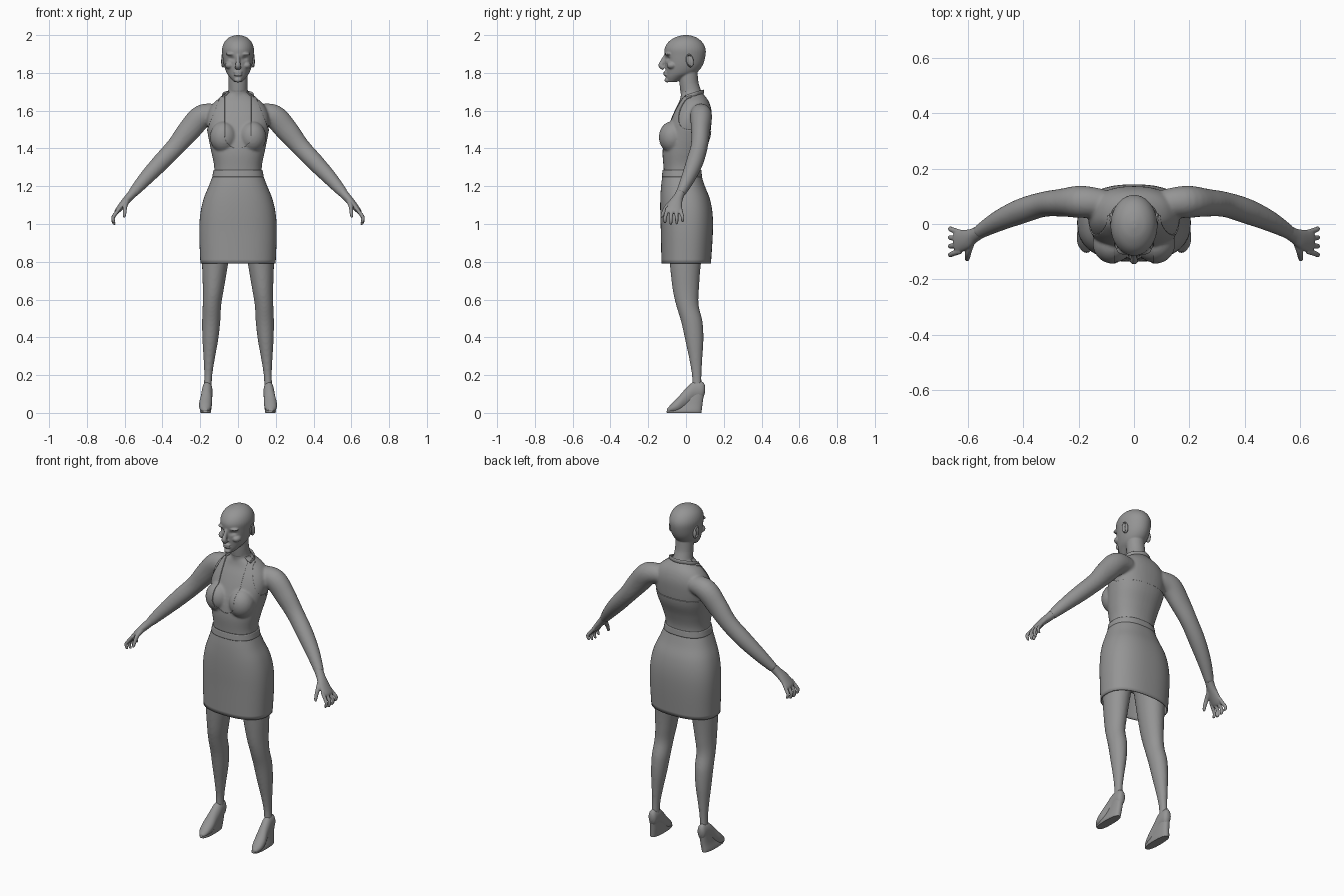
import bpy, bmesh, math
from mathutils import Vector, Matrix

cube = bpy.data.objects.get("Cube")
if cube:
    bpy.data.objects.remove(cube, do_unlink=True)

X, Y, Z = Vector((1, 0, 0)), Vector((0, 1, 0)), Vector((0, 0, 1))

grey = bpy.data.materials.new("plain grey")
grey.use_nodes = True
colour = (0.3, 0.3, 0.3, 1)
grey.diffuse_color = colour
grey.node_tree.nodes["Principled BSDF"].inputs["Base Color"].default_value = colour


def resample(rows, steps=5):
    """Pass a smooth spline through rows of (x, y, z, half width, half depth)."""
    rows = [Vector(r) for r in rows]
    out = []
    for i in range(len(rows) - 1):
        b, c = rows[i], rows[i + 1]
        a = rows[max(i - 1, 0)]
        d = rows[min(i + 2, len(rows) - 1)]
        for k in range(steps):
            t = k / steps
            out.append(b + (c - a) * (t / 2) + (a * 2 - b * 5 + c * 4 - d) * (t * t / 2)
                       + (b * 3 - a - c * 3 + d) * (t ** 3 / 2))
    return out + [rows[-1]]


def loft(bm, rows, axes=None, ref=Y, power=2, sides=40, caps=True, flip=1):
    """Skin rounded sections along a path; axes fixes their plane."""
    path = resample(rows)
    rings = []
    for i, r in enumerate(path):
        centre = Vector(r[:3])
        u, v = axes or (None, None)
        if not axes:
            ahead, behind = path[min(i + 1, len(path) - 1)], path[max(i - 1, 0)]
            t = (Vector(ahead[:3]) - Vector(behind[:3])).normalized()
            u = (ref - t * ref.dot(t)).normalized()
            v = t.cross(u)
        ring = []
        for k in range(sides):
            a = math.tau * k / sides
            c, s = math.cos(a), math.sin(a)
            p = centre + u * math.copysign(abs(c) ** (2 / power), c) * r[3] \
                + v * math.copysign(abs(s) ** (2 / power), s) * r[4]
            ring.append(bm.verts.new((p.x * flip, p.y, p.z)))
        rings.append(ring)
    for low, high in zip(rings, rings[1:]):
        for k in range(sides):
            n = (k + 1) % sides
            bm.faces.new((low[k], low[n], high[n], high[k]))
    if caps:
        bm.faces.new(rings[0])
        bm.faces.new(rings[-1])


def stack(bm, rows, **kw):
    """Loft upright sections of (z, half width, front y, back y, centre x)."""
    loft(bm, [(r[4] if len(r) > 4 else 0, (r[2] + r[3]) / 2, r[0], r[1], (r[3] - r[2]) / 2)
              for r in rows], axes=(X, Y), **kw)


def ball(bm, centre, size, tilt=0):
    m = Matrix.Translation(centre) @ Matrix.Rotation(tilt, 4, "X") @ Matrix.Diagonal((*size, 1))
    bmesh.ops.create_uvsphere(bm, u_segments=24, v_segments=16, radius=1, matrix=m)


def finish(name, bm, voxel=0, smooth=0, wall=0):
    """Make the object; optionally fuse its pieces into one skin."""
    bmesh.ops.recalc_face_normals(bm, faces=bm.faces)
    mesh = bpy.data.meshes.new(name)
    bm.to_mesh(mesh)
    bm.free()
    ob = bpy.data.objects.new(name, mesh)
    bpy.context.collection.objects.link(ob)
    if voxel:
        mod = ob.modifiers.new("fuse", "REMESH")
        mod.mode, mod.voxel_size = "VOXEL", voxel
        mod = ob.modifiers.new("soften", "SMOOTH")
        mod.factor, mod.iterations = 0.5, smooth
        graph = bpy.context.evaluated_depsgraph_get()
        ob.data = bpy.data.meshes.new_from_object(ob.evaluated_get(graph))
        ob.modifiers.clear()
    if wall:
        mod = ob.modifiers.new("wall", "SOLIDIFY")
        mod.thickness, mod.offset = wall, -1
    ob.data.materials.clear()
    ob.data.materials.append(grey)
    bpy.ops.object.select_all(action="DESELECT")
    ob.select_set(True)
    bpy.context.view_layer.objects.active = ob
    bpy.ops.object.shade_smooth_by_angle(angle=math.radians(45))
    return ob


# Body: torso, neck, bust, arms and legs fused into one skin
bm = bmesh.new()
stack(bm, [(0.93, 0.17, -0.1, 0.11), (1.1, 0.16, -0.1, 0.11), (1.22, 0.13, -0.11, 0.08),
           (1.3, 0.122, -0.115, 0.075), (1.38, 0.137, -0.12, 0.095), (1.46, 0.153, -0.11, 0.125),
           (1.54, 0.165, -0.085, 0.135), (1.6, 0.155, -0.06, 0.135), (1.65, 0.12, -0.035, 0.12),
           (1.69, 0.06, -0.025, 0.09)], power=2.3)
stack(bm, [(1.62, 0.065, -0.03, 0.1), (1.69, 0.054, -0.028, 0.085), (1.75, 0.05, -0.035, 0.066),
           (1.82, 0.05, -0.04, 0.06)])
for s in (1, -1):
    ball(bm, (s * 0.075, -0.072, 1.46), (0.07, 0.068, 0.08))
    loft(bm, [(0.11, 0.075, 1.585, 0.05, 0.05), (0.19, 0.08, 1.57, 0.058, 0.062),
              (0.26, 0.077, 1.495, 0.05, 0.06), (0.33, 0.07, 1.41, 0.045, 0.05),
              (0.41, 0.045, 1.325, 0.045, 0.046), (0.49, 0.01, 1.24, 0.037, 0.038),
              (0.56, -0.03, 1.16, 0.025, 0.026)], flip=s)
    stack(bm, [(0.95, 0.08, -0.1, 0.1, 0.11), (0.78, 0.068, -0.085, 0.078, 0.122),
               (0.65, 0.055, -0.07, 0.068, 0.131), (0.57, 0.049, -0.052, 0.067, 0.138),
               (0.48, 0.048, -0.025, 0.088, 0.142), (0.38, 0.041, -0.003, 0.092, 0.147),
               (0.28, 0.029, 0.018, 0.086, 0.153), (0.19, 0.021, 0.032, 0.082, 0.158),
               (0.1, 0.022, 0.03, 0.085, 0.162)], flip=s)
body = finish("body", bm, voxel=0.007, smooth=6)

# Halter top: a copy of the trunk skin, cut along its edges and pushed outward
bm = bmesh.new()
bm.from_mesh(body.data)
slope = Vector((0.19, 0, 0.075)).normalized()
scoop_centre, scoop = Vector((0, 0, 1.47)), 0.07
scoop_normals = [Vector((math.cos(a), 0, math.sin(a)))
                 for a in (math.pi + math.pi * k / 8 for k in range(9))]
cuts = [(Z * 1.26, Z), (Z * 1.49, Z), (Z * 1.7, Z), (Y * 0.03, Y)]
cuts += [(scoop_centre + n * scoop, n) for n in scoop_normals]
for s in (1, -1):
    cuts.append((Vector((s * 0.085, 0, 1.69)), Vector((s * slope.x, 0, slope.z))))
for co, no in cuts:
    bmesh.ops.bisect_plane(bm, geom=bm.verts[:] + bm.edges[:] + bm.faces[:],
                           plane_co=co, plane_no=no)


def covered(p):
    if not 1.26 < p.z < 1.7 or abs(p.x) > 0.18:
        return False
    if p.y < 0 and all((p - scoop_centre).dot(n) < scoop for n in scoop_normals):
        return False
    inside = (Vector((abs(p.x), 0, p.z)) - Vector((0.085, 0, 1.69))).dot(slope) < 0
    return p.z < 1.49 or (p.y < 0.03 and inside)


bare = [f for f in bm.faces if not covered(f.calc_center_median())]
bmesh.ops.delete(bm, geom=bare, context="FACES")
bm.normal_update()
for v, n in [(v, v.normal.copy()) for v in bm.verts]:
    v.co += n * 0.004
finish("halter_top", bm, wall=0.005)

# Strap behind the neck
bm = bmesh.new()
loft(bm, [(-0.082, 0.0, 1.67, 0.012, 0.004), (-0.07, 0.055, 1.69, 0.011, 0.004),
          (0, 0.092, 1.7, 0.011, 0.004), (0.07, 0.055, 1.69, 0.011, 0.004),
          (0.082, 0.0, 1.67, 0.012, 0.004)], ref=Z, sides=12)
finish("neck_strap", bm)

# Skirt and waistband
bm = bmesh.new()
stack(bm, [(1.255, 0.134, -0.125, 0.082), (1.2, 0.155, -0.132, 0.1), (1.13, 0.183, -0.136, 0.127),
           (1.05, 0.2, -0.136, 0.141), (0.95, 0.205, -0.133, 0.142), (0.79, 0.199, -0.13, 0.132)],
      power=2.4, sides=64, caps=False)
finish("skirt", bm, wall=0.006)
bm = bmesh.new()
stack(bm, [(1.25, 0.136, -0.128, 0.085), (1.285, 0.13, -0.124, 0.081)], power=2.4, sides=64, caps=False)
finish("waistband", bm, wall=0.008)

# Head: skull, jaw, nose, lips and chin, with hollowed eye sockets
bm = bmesh.new()
stack(bm, [(1.752, 0.022, -0.098, -0.05), (1.775, 0.042, -0.106, 0.0), (1.8, 0.06, -0.107, 0.055),
           (1.84, 0.074, -0.11, 0.088), (1.89, 0.082, -0.113, 0.103), (1.93, 0.084, -0.113, 0.103),
           (1.965, 0.071, -0.092, 0.084), (1.989, 0.045, -0.055, 0.052), (2.0, 0.01, -0.015, 0.015)])
stack(bm, [(1.7, 0.05, -0.03, 0.08), (1.75, 0.05, -0.035, 0.066), (1.82, 0.05, -0.04, 0.06)])
loft(bm, [(0, -0.105, 1.895, 0.009, 0.01), (0, -0.122, 1.86, 0.011, 0.014),
          (0, -0.132, 1.838, 0.015, 0.014), (0, -0.115, 1.825, 0.016, 0.012)], ref=X, sides=16)
for z in (1.803, 1.79):
    ball(bm, (0, -0.108, z), (0.024, 0.012, 0.007))
ball(bm, (0, -0.1, 1.762), (0.02, 0.014, 0.013))
for s in (1, -1):
    ball(bm, (s * 0.034, -0.092, 1.9), (0.03, 0.02, 0.009))
    ball(bm, (s * 0.045, -0.075, 1.84), (0.024, 0.028, 0.02))
head = finish("head", bm, voxel=0.004, smooth=4)
for v in head.data.vertices:
    if v.co.y < -0.05:
        across, up = (abs(v.co.x) - 0.035) / 0.016, (v.co.z - 1.876) / 0.011
        v.co.y += 0.011 * math.exp(-across ** 2 - up ** 2)

for s, side in ((1, "left"), (-1, "right")):
    # Ear with a hollow rim
    bm = bmesh.new()
    ball(bm, (s * 0.08, 0.02, 1.865), (0.014, 0.02, 0.036), tilt=0.2)
    for v in bm.verts:
        if abs(v.co.x) > 0.088:
            v.co.x -= s * 0.012 * math.exp(-((v.co.y - 0.018) / 0.01) ** 2)
    finish(side + "_ear", bm)

    # Hand: palm, four fingers and a thumb
    bm = bmesh.new()
    loft(bm, [(0.54, -0.02, 1.183, 0.024, 0.025), (0.575, -0.04, 1.143, 0.026, 0.022),
              (0.605, -0.056, 1.11, 0.036, 0.019), (0.638, -0.064, 1.07, 0.04, 0.014),
              (0.647, -0.066, 1.058, 0.03, 0.008)], flip=s)
    for k, reach in enumerate((0.8, 1, 1.05, 0.9)):
        y = -0.03 - 0.023 * k
        spread = (k - 1.5) * -0.004
        loft(bm, [(0.625, y, 1.085, 0.009, 0.009), (0.648, y + spread, 1.055, 0.01, 0.01),
                  (0.662, y + spread * 2, 1.06 - 0.03 * reach, 0.009, 0.009),
                  (0.658, y + spread * 2, 1.06 - 0.052 * reach, 0.008, 0.008),
                  (0.65, y + spread * 2, 1.06 - 0.06 * reach, 0.004, 0.004)], sides=12, flip=s)
    loft(bm, [(0.585, -0.06, 1.125, 0.014, 0.016), (0.597, -0.098, 1.095, 0.012, 0.013),
              (0.6, -0.118, 1.065, 0.01, 0.01), (0.602, -0.127, 1.042, 0.008, 0.008),
              (0.602, -0.127, 1.034, 0.004, 0.004)], ref=X, sides=12, flip=s)
    finish(side + "_hand", bm, voxel=0.0035, smooth=2)

    # Shoe: closed upper sloping to the toe, on a solid wedge
    bm = bmesh.new()
    loft(bm, [(0.162, 0.1, 0.125, 0.012, 0.02), (0.162, 0.085, 0.12, 0.024, 0.045),
              (0.163, 0.04, 0.112, 0.028, 0.052), (0.167, 0.0, 0.078, 0.03, 0.052),
              (0.172, -0.04, 0.045, 0.034, 0.04), (0.174, -0.075, 0.026, 0.028, 0.024),
              (0.173, -0.1, 0.012, 0.012, 0.01)], axes=(X, Z), flip=s)
    finish(side + "_shoe", bm)
    bm = bmesh.new()
    stack(bm, [(0, 0.026, -0.1, 0.082, 0.171), (0.012, 0.029, -0.1, 0.083, 0.171),
               (0.045, 0.026, -0.045, 0.087, 0.167), (0.08, 0.024, -0.01, 0.092, 0.165),
               (0.13, 0.023, 0.03, 0.1, 0.162)], power=2.5, flip=s)
    finish(side + "_wedge", bm)
